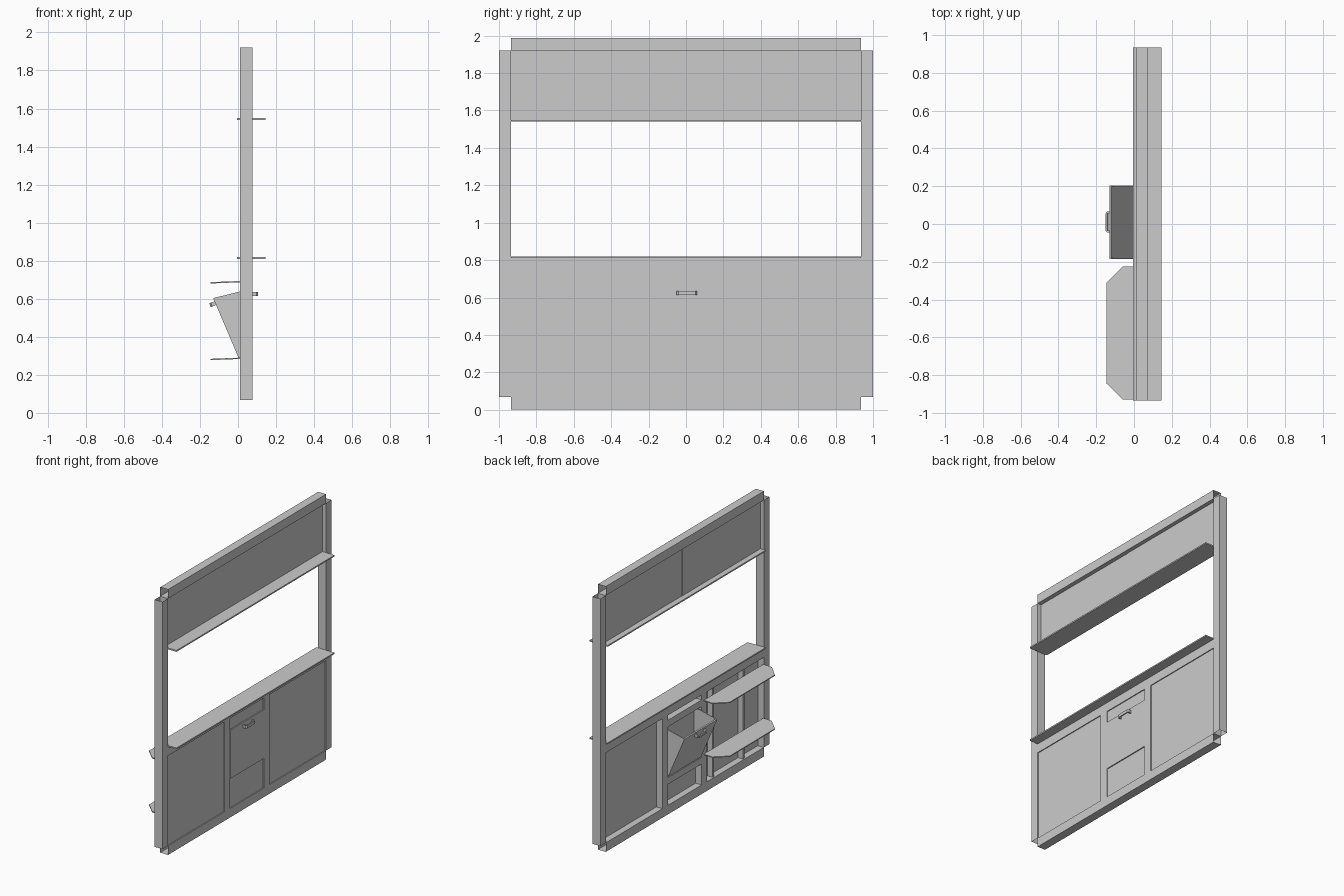
import bpy
from mathutils import Vector

cube = bpy.data.objects.get("Cube")
if cube:
    bpy.data.objects.remove(cube, do_unlink=True)

grey = bpy.data.materials.new("plain grey")
grey.use_nodes = True
colour = (0.6, 0.6, 0.6, 1)
grey.diffuse_color = colour
grey.node_tree.nodes["Principled BSDF"].inputs["Base Color"].default_value = colour


def add_mesh(name, verts, faces):
    mesh = bpy.data.meshes.new(name)
    mesh.from_pydata(verts, [], faces)
    mesh.materials.append(grey)
    obj = bpy.data.objects.new(name, mesh)
    bpy.context.collection.objects.link(obj)
    return obj


def extrude(name, outline, offset, caps=True):
    """Sweep a closed outline along an offset, with or without end caps."""
    n = len(outline)
    offset = Vector(offset)
    verts = [Vector(p) for p in outline]
    verts += [v + offset for v in verts]
    faces = [(i, (i + 1) % n, (i + 1) % n + n, i + n) for i in range(n)]
    if caps:
        faces += [tuple(reversed(range(n))), tuple(range(n, 2 * n))]
    obj = add_mesh(name, verts, faces)
    bpy.context.view_layer.objects.active = obj
    bpy.ops.object.select_all(action='DESELECT')
    obj.select_set(True)
    bpy.ops.object.mode_set(mode='EDIT')
    bpy.ops.mesh.select_all(action='SELECT')
    bpy.ops.mesh.normals_make_consistent(inside=False)
    bpy.ops.object.mode_set(mode='OBJECT')
    return obj


def box(name, x, y, z):
    outline = [(x[0], y[0], z[0]), (x[1], y[0], z[0]),
               (x[1], y[1], z[0]), (x[0], y[1], z[0])]
    return extrude(name, outline, (0, 0, z[1] - z[0]))


BACK, FRONT = 0.01, 0.075      # faces of the frame
SPAN, TUBE = 0.935, 0.065
LOW, HIGH, TOP = 0.068, 1.92, 1.988


def post(name, y0, z0, z1):
    """Upright hollow tube, open at both ends."""
    y1 = y0 + TUBE
    outline = [(BACK, y0, z0), (FRONT, y0, z0), (FRONT, y1, z0), (BACK, y1, z0)]
    extrude(name, outline, (0, 0, z1 - z0), caps=False)


def rail(name, y0, y1, z0, z1):
    """Level hollow tube, open at both ends."""
    outline = [(BACK, y0, z0), (FRONT, y0, z0), (FRONT, y0, z1), (BACK, y0, z1)]
    extrude(name, outline, (0, y1 - y0, 0), caps=False)


# Outer frame
post("post_near", -1, LOW, HIGH)
post("post_far", SPAN, LOW, HIGH)
rail("top_beam", -SPAN, SPAN, HIGH, TOP)
rail("bottom_beam", -SPAN, SPAN, 0, LOW)
rail("middle_rail", -SPAN, SPAN, 0.742, 0.81)

# Inner framing around the hopper
post("stud_far", 0.2, LOW, 0.742)
post("stud_near", -0.265, LOW, 0.742)
for name, z in (("rail_over_hopper", 0.655), ("rail_under_hopper", 0.225)):
    box(name, (BACK, 0.066), (-0.2, 0.2), (z, z + 0.05))

# Sills on the window opening
for name, z in (("upper_sill", 1.54), ("lower_sill", 0.81)):
    box(name, (-0.005, 0.145), (-SPAN, SPAN), (z, z + 0.01))

# Wall panels
box("upper_panel_near", (0.037, 0.043), (-SPAN, -0.01), (1.55, HIGH))
box("upper_panel_far", (0.039, 0.045), (-0.01, SPAN), (1.55, HIGH))
box("lower_panel", (0.06, 0.068), (-SPAN, SPAN), (LOW, 0.742))

# Shelves with clipped corners, and their uprights
for name, z in (("upper_shelf", 0.68), ("lower_shelf", 0.277)):
    plan = [(0.01, -0.225), (-0.06, -0.225), (-0.145, -0.31),
            (-0.145, -0.845), (-0.06, -0.93), (0.01, -0.93)]
    extrude(name, [(x, y, z + 0.006 + 0.04 * x) for x, y in plan], (0, 0, 0.007))
for y in (-0.35, -0.71):
    box("shelf_upright", (0.02, 0.06), (y - 0.008, y + 0.008), (LOW, 0.742))

# Tilted hopper, open at the top
flap = [(0.005, 0.285), (-0.13, 0.602), (-0.121, 0.606), (0.014, 0.289)]
extrude("hopper_flap", [(x, -0.185, z) for x, z in flap], (0, 0.39, 0))
side = [(0.005, 0.285), (-0.128, 0.604), (0.01, 0.638), (0.06, 0.638), (0.06, 0.285)]
for y in (-0.185, 0.199):
    extrude("hopper_side", [(x, y, z) for x, z in side], (0, 0.006, 0))

# Door plate
box("door", (0.066, 0.076), (-0.195, 0.205), (0.29, 0.655))


def handle(name, origin, out, up):
    """Staple-shaped pull made from a flat bar."""
    origin, out, up = Vector(origin), Vector(out), Vector(up)
    profile = [(0, -0.055), (0.7, -0.055), (1, -0.045), (1, 0.045), (0.7, 0.055),
               (0, 0.055), (0, 0.045), (0.75, 0.045), (0.75, -0.045), (0, -0.045)]
    extrude(name, [origin + out * a + Vector((0, b, 0)) for a, b in profile], up)


handle("door_handle", (0.076, 0.005, 0.614), (0.029, 0, 0), (0, 0, 0.022))
handle("hopper_handle", (-0.115, 0.01, 0.567), (-0.028, 0, -0.011), (-0.008, 0, 0.02))
